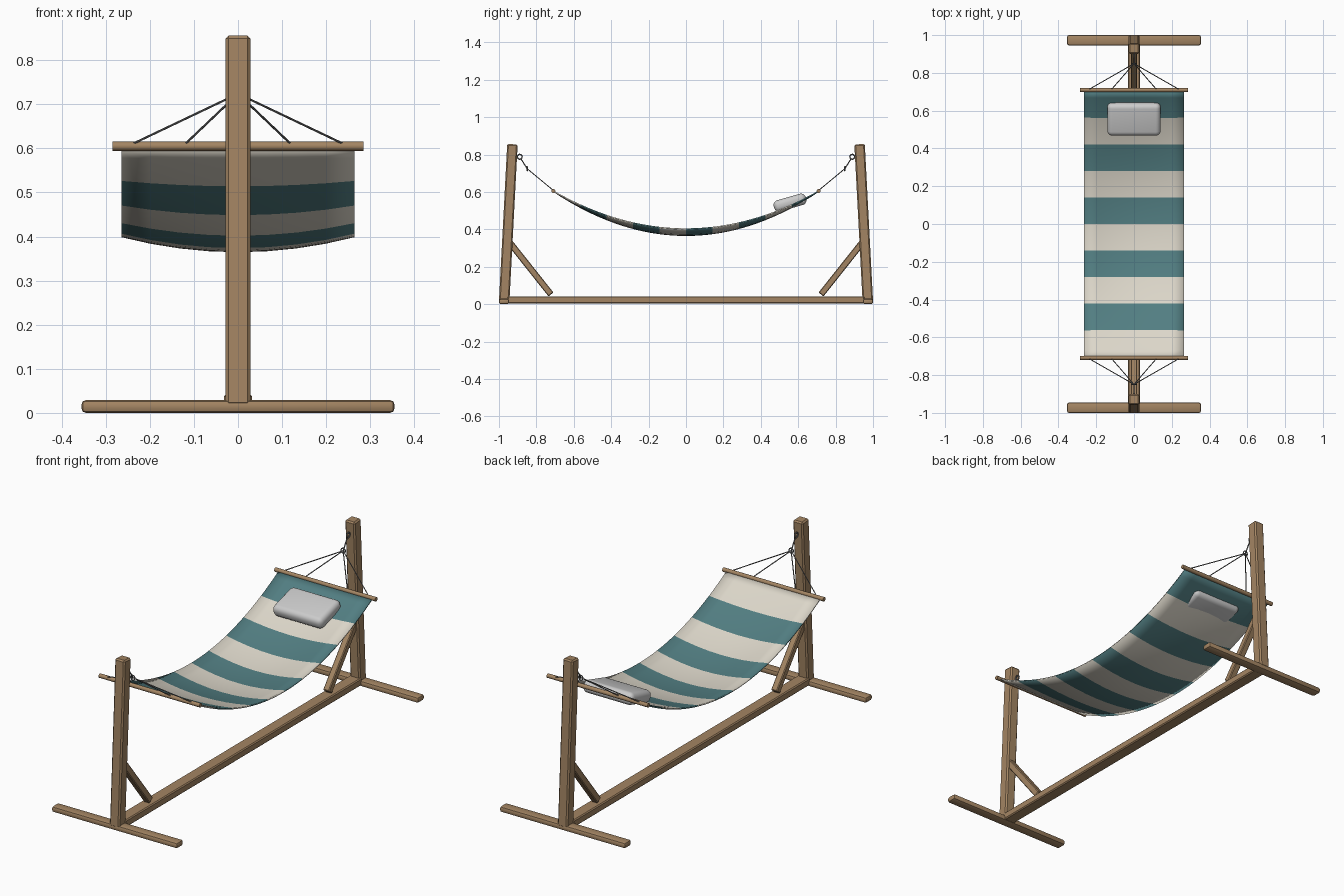
import bpy, bmesh, math
from mathutils import Vector, Matrix

if "Cube" in bpy.data.objects:
    bpy.data.objects.remove(bpy.data.objects["Cube"])


def material(name, rgb):
    m = bpy.data.materials.new(name)
    m.diffuse_color = (*rgb, 1)
    m.use_nodes = True
    m.node_tree.nodes["Principled BSDF"].inputs["Base Color"].default_value = m.diffuse_color
    return m


WOOD = material("wood", (0.37, 0.235, 0.125))
TEAL = material("teal_cloth", (0.085, 0.21, 0.225))
CREAM = material("cream_cloth", (0.72, 0.68, 0.59))
ROPE = material("rope_grey", (0.16, 0.16, 0.16))


def finish(bm, name, mats, angle=35):
    me = bpy.data.meshes.new(name)
    bm.to_mesh(me)
    bm.free()
    ob = bpy.data.objects.new(name, me)
    bpy.context.collection.objects.link(ob)
    for m in mats:
        me.materials.append(m)
    bpy.ops.object.select_all(action='DESELECT')
    ob.select_set(True)
    bpy.context.view_layer.objects.active = ob
    bpy.ops.object.shade_smooth_by_angle(angle=math.radians(angle))
    return ob


def bar_matrix(a, b):
    # local z runs from a to b, local x stays as close to world x as possible
    z = (b - a).normalized()
    ref = Vector((1, 0, 0)) if abs(z.x) < 0.9 else Vector((0, 1, 0))
    x = (ref - z * ref.dot(z)).normalized()
    rot = Matrix((x, z.cross(x), z)).transposed().to_4x4()
    return Matrix.Translation((a + b) / 2) @ rot


def beam(name, a, b, w, d, bevel, seg=1):
    a, b = Vector(a), Vector(b)
    bm = bmesh.new()
    bmesh.ops.create_cube(bm, size=1)
    bmesh.ops.scale(bm, vec=(w, d, (b - a).length), verts=bm.verts)
    bmesh.ops.bevel(bm, geom=bm.edges[:], offset=bevel, segments=seg,
                    profile=0.5, affect='EDGES')
    bm.transform(bar_matrix(a, b))
    return finish(bm, name, [WOOD])


def rod(name, a, b, r, mat, n=8):
    a, b = Vector(a), Vector(b)
    bm = bmesh.new()
    bmesh.ops.create_cone(bm, cap_ends=True, segments=n, radius1=r, radius2=r,
                          depth=(b - a).length)
    bm.transform(bar_matrix(a, b))
    return finish(bm, name, [mat], 50)


def ring(name, loc, rot, big, small):
    bpy.ops.mesh.primitive_torus_add(location=loc, rotation=rot, major_radius=big,
                                     minor_radius=small, major_segments=20, minor_segments=8)
    ob = bpy.context.object
    ob.name = name
    ob.data.materials.append(ROPE)
    bpy.ops.object.shade_smooth()


# Stand: long floor beam, then feet, posts and braces at each end
beam("floor_beam", (0, -0.955, 0.023), (0, 0.955, 0.023), 0.064, 0.038, 0.005)
for s, end in ((-1, "front"), (1, "back")):
    beam(end + "_foot", (-0.355, s * 0.973, 0.0145), (0.355, s * 0.973, 0.0145),
         0.054, 0.029, 0.01, 2)
    beam(end + "_post", (0, s * 0.972, 0.015), (0, s * 0.928, 0.855), 0.056, 0.056, 0.007)
    beam(end + "_brace", (0, s * 0.95, 0.339), (0, s * 0.722, 0.052), 0.034, 0.034, 0.004)

    # Hanging hardware: hook ring on the post, gathering ring, ropes, spreader bar
    hook = (0, s * 0.889, 0.788)
    knot = (0, s * 0.849, 0.724)
    ring(end + "_hook_ring", hook, (0, math.pi / 2, 0), 0.013, 0.0035)
    ring(end + "_gather_ring", knot, (math.pi / 2, 0, 0), 0.012, 0.003)
    rod(end + "_hook_pin", (0, s * 0.92, 0.795), (0, s * 0.898, 0.792), 0.004, ROPE)
    rod(end + "_hook_rope", (0, s * 0.883, 0.778), knot, 0.003, ROPE)
    for i, x in enumerate((-0.246, -0.123, 0, 0.123, 0.246)):
        if x:
            rod(f"{end}_rope_{i}", knot, (x, s * 0.708, 0.607), 0.0025, ROPE, 6)
    rod(end + "_spreader_bar", (-0.285, s * 0.709, 0.605), (0.285, s * 0.709, 0.605),
        0.0105, WOOD, 12)

# Striped cloth: sags along its length and a little across its width
NX, NY, L, W = 8, 40, 0.705, 0.264
bm = bmesh.new()
rows = []
for j in range(NY + 1):
    v = -1 + 2 * j / NY
    row = []
    for i in range(NX + 1):
        u = -1 + 2 * i / NX
        z = 0.402 + 0.199 * v * v - 0.034 * (1 - u * u) * (1 - v * v)
        row.append(bm.verts.new((u * W, v * L, z)))
    rows.append(row)
for j in range(NY):
    for i in range(NX):
        f = bm.faces.new((rows[j][i], rows[j][i + 1], rows[j + 1][i + 1], rows[j + 1][i]))
        f.material_index = (j * 10 // NY) % 2
cloth = finish(bm, "striped_cloth", [CREAM, TEAL], 40)
mod = cloth.modifiers.new("thickness", 'SOLIDIFY')
mod.thickness = 0.007
mod.offset = 0

# Pillow: puffed cushion, thinner toward its edges
bm = bmesh.new()
bmesh.ops.create_cube(bm, size=1)
bmesh.ops.scale(bm, vec=(0.282, 0.178, 0.062), verts=bm.verts)
bmesh.ops.bevel(bm, geom=bm.edges[:], offset=0.026, segments=5, profile=0.5, affect='EDGES')
bm.transform(Matrix.Translation((0, 0.556, 0.543)) @ Matrix.Rotation(math.radians(16), 4, 'X'))
finish(bm, "pillow", [], 60)
